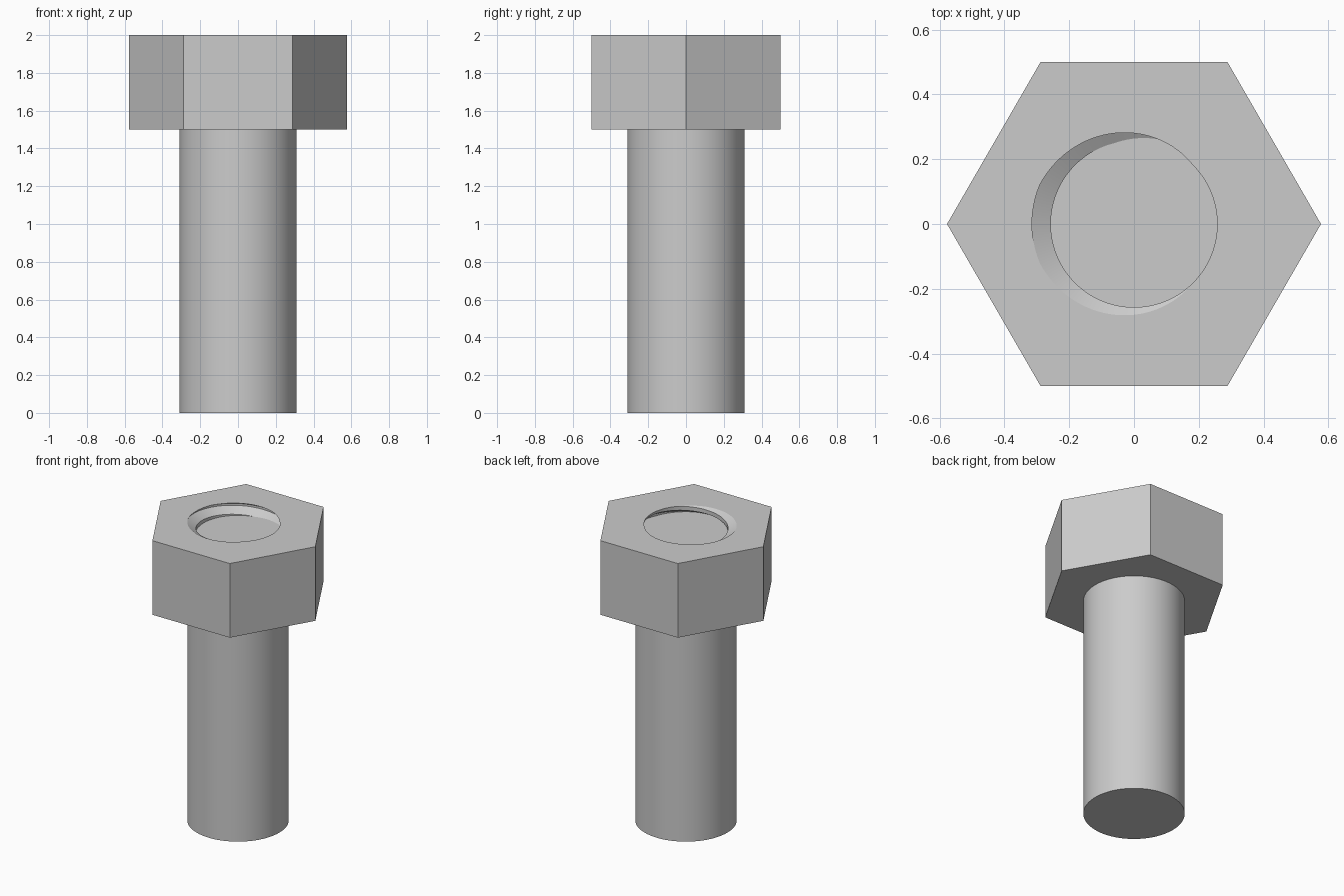
import bpy, bmesh, math
from mathutils import Vector

cube = bpy.data.objects.get("Cube")
if cube:
    bpy.data.objects.remove(cube, do_unlink=True)

TOP, HEAD_BOTTOM, SHAFT_TOP = 2.0, 1.5, 1.937
CORNER = 1 / math.sqrt(3)           # half flat width is 0.5
SHAFT_R, MINOR, MAJOR = 0.31, 0.257, 0.315
PITCH, SEGS = 0.107, 96

steel = bpy.data.materials.new("grey steel")
steel.use_nodes = True
colour = (0.6, 0.6, 0.6, 1)
steel.diffuse_color = colour
steel.node_tree.nodes["Principled BSDF"].inputs["Base Color"].default_value = colour


def polar(radius, angle, z):
    return Vector((radius * math.cos(angle), radius * math.sin(angle), z))


def finish(bm, name):
    bmesh.ops.recalc_face_normals(bm, faces=bm.faces)
    mesh = bpy.data.meshes.new(name)
    bm.to_mesh(mesh)
    bm.free()
    mesh.materials.append(steel)
    obj = bpy.data.objects.new(name, mesh)
    bpy.context.collection.objects.link(obj)
    bpy.ops.object.select_all(action='DESELECT')
    obj.select_set(True)
    bpy.context.view_layer.objects.active = obj
    bpy.ops.object.shade_smooth_by_angle(angle=math.radians(20))
    return obj


# Plain shaft, its top closing the recess in the head
bm = bmesh.new()
rings = [[bm.verts.new(polar(SHAFT_R, math.tau * i / SEGS, z)) for i in range(SEGS)]
         for z in (0, SHAFT_TOP)]
for ring in rings:
    bm.faces.new(ring)
for i in range(SEGS):
    j = (i + 1) % SEGS
    bm.faces.new((rings[0][i], rings[0][j], rings[1][j], rings[1][i]))
finish(bm, "shaft")

# Threaded hole wall: a groove profile swept up a right-handed helix
bm = bmesh.new()
flank = (MAJOR - MINOR) * math.tan(math.radians(30))
root = PITCH / 16
profile = [(MINOR, -root - flank), (MAJOR, -root), (MAJOR, root),
           (MINOR, root + flank), (MINOR, PITCH - root - flank)]
previous = None
for i in range(-3 * SEGS, 2 * SEGS + 1):
    angle = math.pi + math.tau * i / SEGS
    rise = TOP + PITCH * i / SEGS
    row = [bm.verts.new(polar(r, angle, rise + dz)) for r, dz in profile]
    if previous:
        for k in range(len(row) - 1):
            bm.faces.new((previous[k], row[k], row[k + 1], previous[k + 1]))
    previous = row
bmesh.ops.remove_doubles(bm, verts=bm.verts, dist=1e-5)

# Trim the thread flush with the head and just below the shaft top
for z, up in ((TOP, 1), (SHAFT_TOP - 0.04, -1)):
    bmesh.ops.bisect_plane(bm, geom=bm.verts[:] + bm.edges[:] + bm.faces[:], dist=1e-6,
                           plane_co=(0, 0, z), plane_no=(0, 0, up), clear_outer=True)
rim = [e for e in bm.edges if e.is_boundary
       and all(abs(v.co.z - TOP) < 1e-4 for v in e.verts)]

# Hexagonal head around the hole
low, high = [[bm.verts.new(polar(CORNER, math.tau * i / 6, z)) for i in range(6)]
             for z in (HEAD_BOTTOM, TOP)]
bm.faces.new(low)
for i in range(6):
    j = (i + 1) % 6
    bm.faces.new((low[i], low[j], high[j], high[i]))
outline = [bm.edges.get((high[i], high[(i + 1) % 6])) for i in range(6)]
bmesh.ops.triangle_fill(bm, edges=rim + outline, use_beauty=True, normal=(0, 0, 1))
finish(bm, "hex_head")
